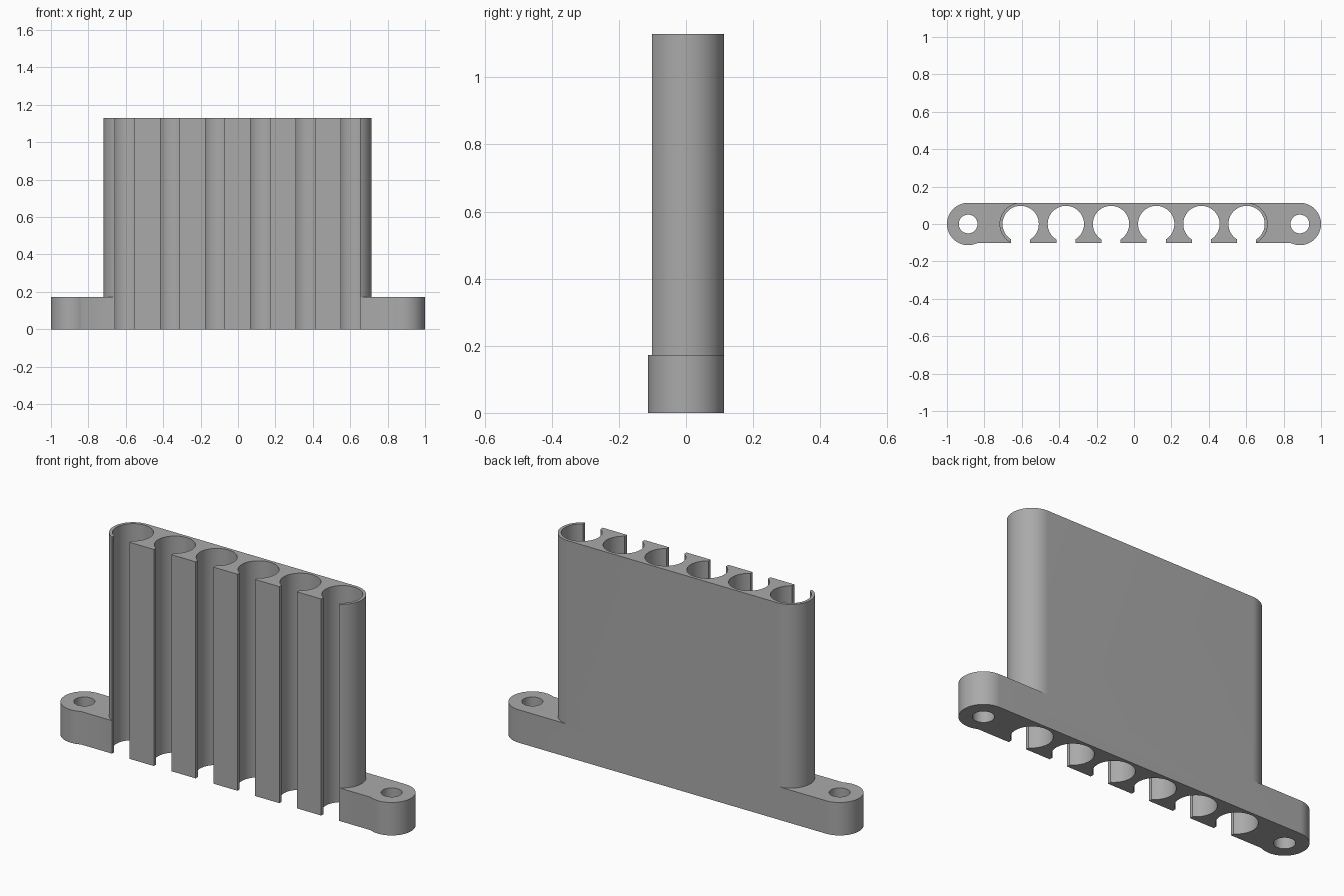
import bpy, bmesh
from math import sin, cos, asin, acos, pi, radians

if "Cube" in bpy.data.objects:
    bpy.data.objects.remove(bpy.data.objects["Cube"])

R = 0.113            # rounded end radius
FRONT = -0.101       # flat front face
BASE_H, TOWER_H = 0.172, 1.13
EAR_X = 1 - R
MID, HALF, COUNT = -0.002, 0.604, 6
BORE, SLOT = 0.097, 0.051

grey = bpy.data.materials.new("grey_plastic")
grey.use_nodes = True
grey.diffuse_color = (0.4, 0.4, 0.4, 1)
grey.node_tree.nodes["Principled BSDF"].inputs["Base Color"].default_value = (0.4, 0.4, 0.4, 1)


def arc(cx, r, a0, a1, steps):
    return [(cx + r * cos(a0 + (a1 - a0) * i / steps), r * sin(a0 + (a1 - a0) * i / steps))
            for i in range(steps + 1)]


def prism(name, outline, z0, z1):
    bm = bmesh.new()
    face = bm.faces.new([bm.verts.new((x, y, z0)) for x, y in outline])
    top = bmesh.ops.extrude_face_region(bm, geom=[face])["geom"]
    bmesh.ops.translate(bm, vec=(0, 0, z1 - z0),
                        verts=[v for v in top if isinstance(v, bmesh.types.BMVert)])
    bmesh.ops.recalc_face_normals(bm, faces=bm.faces[:])
    mesh = bpy.data.meshes.new(name)
    bm.to_mesh(mesh)
    bm.free()
    mesh.materials.append(grey)
    obj = bpy.data.objects.new(name, mesh)
    bpy.context.collection.objects.link(obj)
    return obj


def combine(target, tool, operation):
    bpy.context.view_layer.objects.active = target
    mod = target.modifiers.new(operation, "BOOLEAN")
    mod.operation, mod.solver, mod.object = operation, "EXACT", tool
    bpy.ops.object.modifier_apply(modifier=mod.name)
    bpy.data.objects.remove(tool)


# Tall body: rounded ends, flat back, flattened front
dip = asin(FRONT / R)
body = prism("tube_rack",
             arc(MID + HALF, R, dip, pi / 2, 40) + arc(MID - HALF, R, pi / 2, pi - dip, 40),
             0, TOWER_H)

# Foot: bar with a round mounting ear at each end
right_end = arc(EAR_X, R, -pi + acos(-0.05 / R) - 0.0, pi / 2, 4)  # placeholder bounds replaced below
right_end = arc(EAR_X, R, -pi - dip, pi / 2, 48)
left_end = [(-x, y) for x, y in reversed(right_end)]
foot = prism("mounting_foot", right_end + left_end, 0, BASE_H)
combine(body, foot, "UNION")

# Keyhole channels open to the front
for i in range(COUNT):
    cx = MID - HALF + 2 * HALF * i / (COUNT - 1)
    half_gap = asin(SLOT / BORE)
    keyhole = arc(cx, BORE, -pi / 2 + half_gap, 1.5 * pi - half_gap, 56)
    keyhole += [(cx - SLOT, -0.2), (cx + SLOT, -0.2)]
    combine(body, prism("channel_cutter", keyhole, -0.1, TOWER_H + 0.1), "DIFFERENCE")

# Screw holes in the ears
for x in (-EAR_X, EAR_X):
    combine(body, prism("screw_cutter", arc(x, 0.05, 0, 2 * pi, 40)[:-1], -0.1, 0.4), "DIFFERENCE")

bpy.ops.object.select_all(action="DESELECT")
body.select_set(True)
bpy.context.view_layer.objects.active = body
bpy.ops.object.shade_smooth_by_angle(angle=radians(30))
